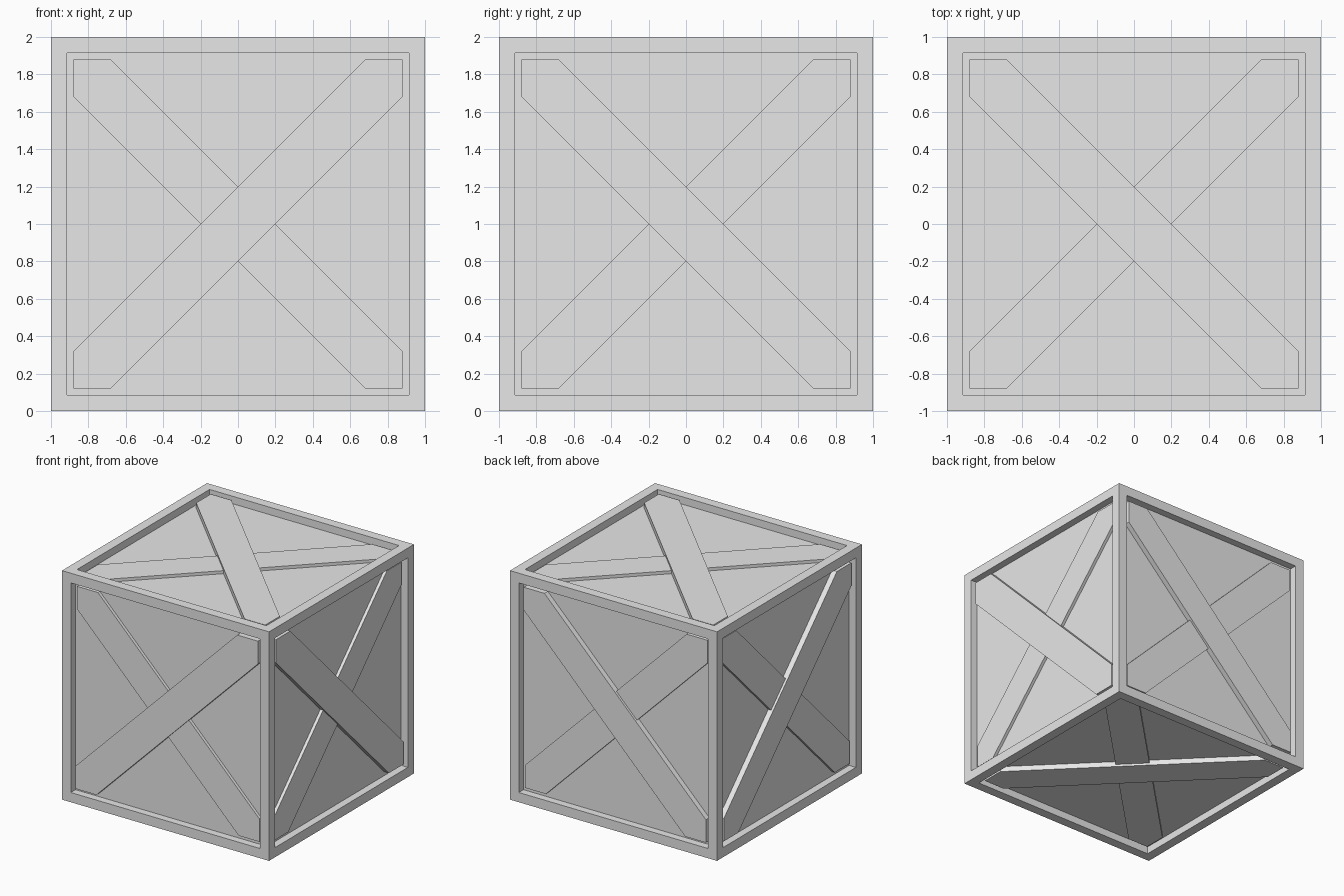
import bpy
import bmesh
from mathutils import Vector

FRAME = 0.12                 # width of the frame rails
PANEL, LOWER, UPPER = 0.065, 0.038, 0.018   # depths below the frame face
INNER = 1 - FRAME
NOTCH = INNER - 0.2          # where a brace edge meets the frame

cube = bpy.data.objects.get("Cube")
if cube:
    bpy.data.objects.remove(cube)

grey = bpy.data.materials.new("light_grey")
grey.use_nodes = True
colour = (0.8, 0.8, 0.8, 1)
grey.diffuse_color = colour
grey.node_tree.nodes["Principled BSDF"].inputs["Base Color"].default_value = colour


def finish(name, bm):
    bmesh.ops.recalc_face_normals(bm, faces=bm.faces)
    mesh = bpy.data.meshes.new(name)
    bm.to_mesh(mesh)
    bm.free()
    mesh.materials.append(grey)
    obj = bpy.data.objects.new(name, mesh)
    obj.location.z = 1
    bpy.context.collection.objects.link(obj)


# Crate body: frame rails with a recessed panel on every side
bm = bmesh.new()
bmesh.ops.create_cube(bm, size=2)
sides = list(bm.faces)
bmesh.ops.inset_individual(bm, faces=sides, thickness=FRAME)
for face in sides:
    inward = face.normal * -PANEL
    walls = bmesh.ops.extrude_discrete_faces(bm, faces=[face])
    bmesh.ops.translate(bm, verts=walls["faces"][0].verts, vec=inward)
finish("crate_body", bm)


def brace(name, normal, u, v, slope, depth):
    """Diagonal board, cut to fit the frame corners."""
    a, b = INNER, NOTCH
    outline = [(-a, -a), (-b, -a), (a, b), (a, a), (b, a), (-a, -b)]
    bm = bmesh.new()
    base = 1 - PANEL - 0.01
    verts = [bm.verts.new(normal * base + u * p + v * q * slope)
             for p, q in outline]
    face = bm.faces.new(verts)
    top = bmesh.ops.extrude_face_region(bm, geom=[face])
    moved = [e for e in top["geom"] if isinstance(e, bmesh.types.BMVert)]
    bmesh.ops.translate(bm, verts=moved, vec=normal * (1 - depth - base))
    finish(name, bm)


# Crossed braces: opposite sides mirror each other
X, Y, Z = Vector((1, 0, 0)), Vector((0, 1, 0)), Vector((0, 0, 1))
for names, axis, u, v, slope in (
        (("back", "front"), Y, X, Z, 1),
        (("left", "right"), X, Y, Z, -1),
        (("top", "bottom"), Z, X, Y, -1)):
    for side, sign in zip(names, (1, -1)):
        brace(side + "_upper_brace", axis * sign, u, v, slope, UPPER)
        brace(side + "_lower_brace", axis * sign, u, v, -slope, LOWER)
